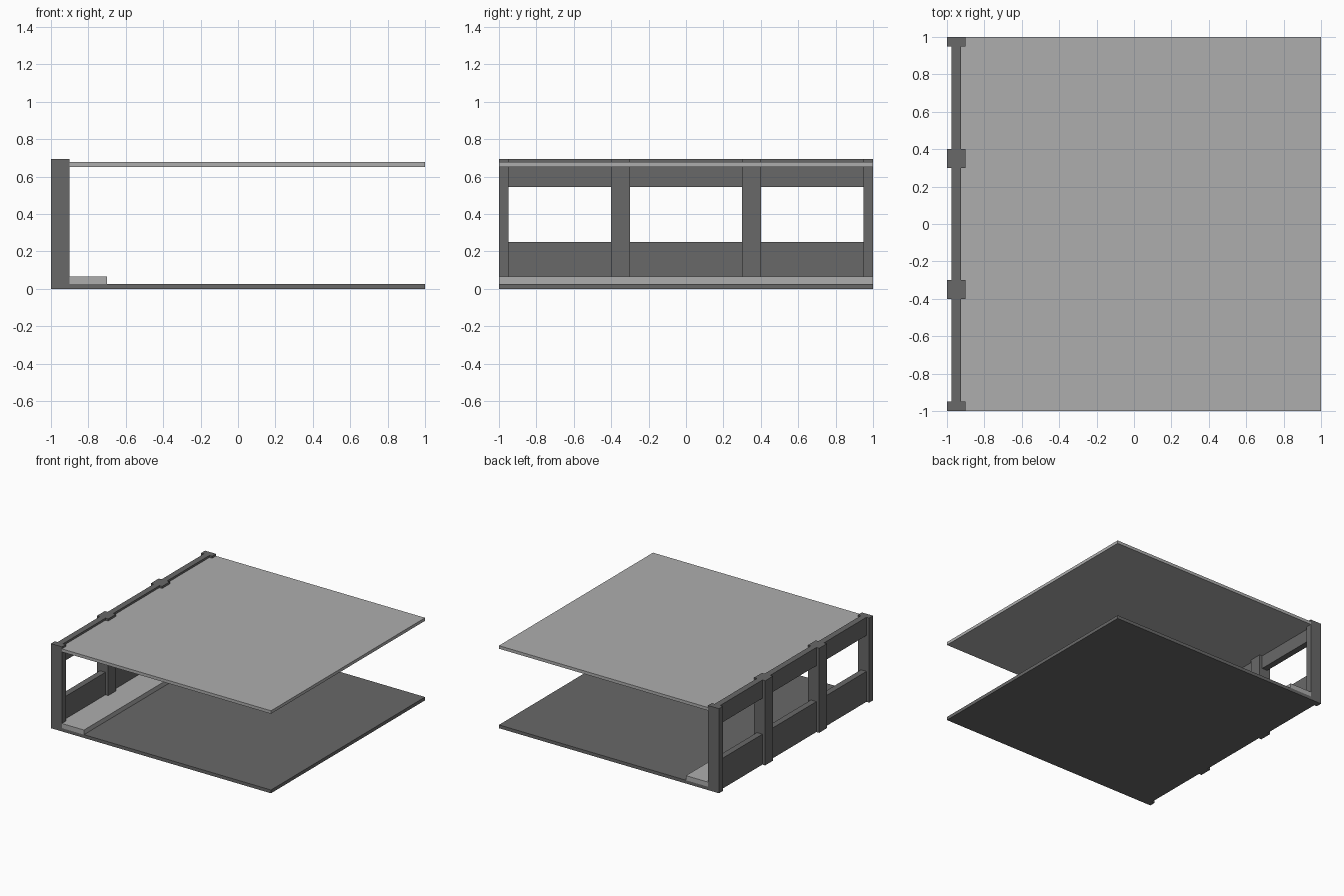
import bpy
import bmesh

if "Cube" in bpy.data.objects:
    bpy.data.objects.remove(bpy.data.objects["Cube"], do_unlink=True)


def material(name, value):
    mat = bpy.data.materials.new(name)
    mat.use_nodes = True
    colour = (value, value, value, 1)
    mat.diffuse_color = colour
    mat.node_tree.nodes["Principled BSDF"].inputs["Base Color"].default_value = colour
    return mat


dark = material("dark grey", 0.14)
light = material("light grey", 0.42)


def prism(name, outline, z0, z1, mat):
    """Extrude a plan outline from z0 up to z1."""
    bm = bmesh.new()
    base = bm.faces.new([bm.verts.new((x, y, z0)) for x, y in outline])
    top = bmesh.ops.extrude_face_region(bm, geom=[base])["geom"]
    verts = [v for v in top if isinstance(v, bmesh.types.BMVert)]
    bmesh.ops.translate(bm, verts=verts, vec=(0, 0, z1 - z0))
    bmesh.ops.recalc_face_normals(bm, faces=bm.faces)
    mesh = bpy.data.meshes.new(name)
    bm.to_mesh(mesh)
    bm.free()
    mesh.materials.append(mat)
    obj = bpy.data.objects.new(name, mesh)
    bpy.context.collection.objects.link(obj)


def box(name, x0, x1, y0, y1, z0, z1, mat):
    prism(name, [(x0, y0), (x1, y0), (x1, y1), (x0, y1)], z0, z1, mat)


OUT, POST, WALL_OUT, WALL_IN = -1, -0.9, -0.975, -0.925
HEIGHT, POST_END = 0.695, 0.95


def slab(name, x1, z0, z1, mat):
    """Full-depth slab that meets the wall and is notched round the end posts."""
    half = [(WALL_IN, POST_END), (POST, POST_END), (POST, 1), (x1, 1)]
    prism(name, half + [(x, -y) for x, y in reversed(half)], z0, z1, mat)


# Floor, ceiling and the low ledge along the wall
slab("floor", 1, 0, 0.027, dark)
slab("ceiling", 1, 0.653, 0.678, light)
slab("wall_ledge", -0.7, 0.027, 0.065, light)

# Window wall: lower and upper bands between the posts
box("lower_wall", WALL_OUT, WALL_IN, -POST_END, POST_END, 0, 0.25, dark)
box("upper_wall", WALL_OUT, WALL_IN, -POST_END, POST_END, 0.545, HEIGHT, dark)

# Posts, mirrored front to back
for side, label in ((-1, "front"), (1, "back")):
    for kind, a, b in (("end", POST_END, 1), ("middle", 0.3, 0.4)):
        y0, y1 = sorted((side * a, side * b))
        box(f"{label}_{kind}_post", OUT, POST, y0, y1, 0, HEIGHT, dark)
